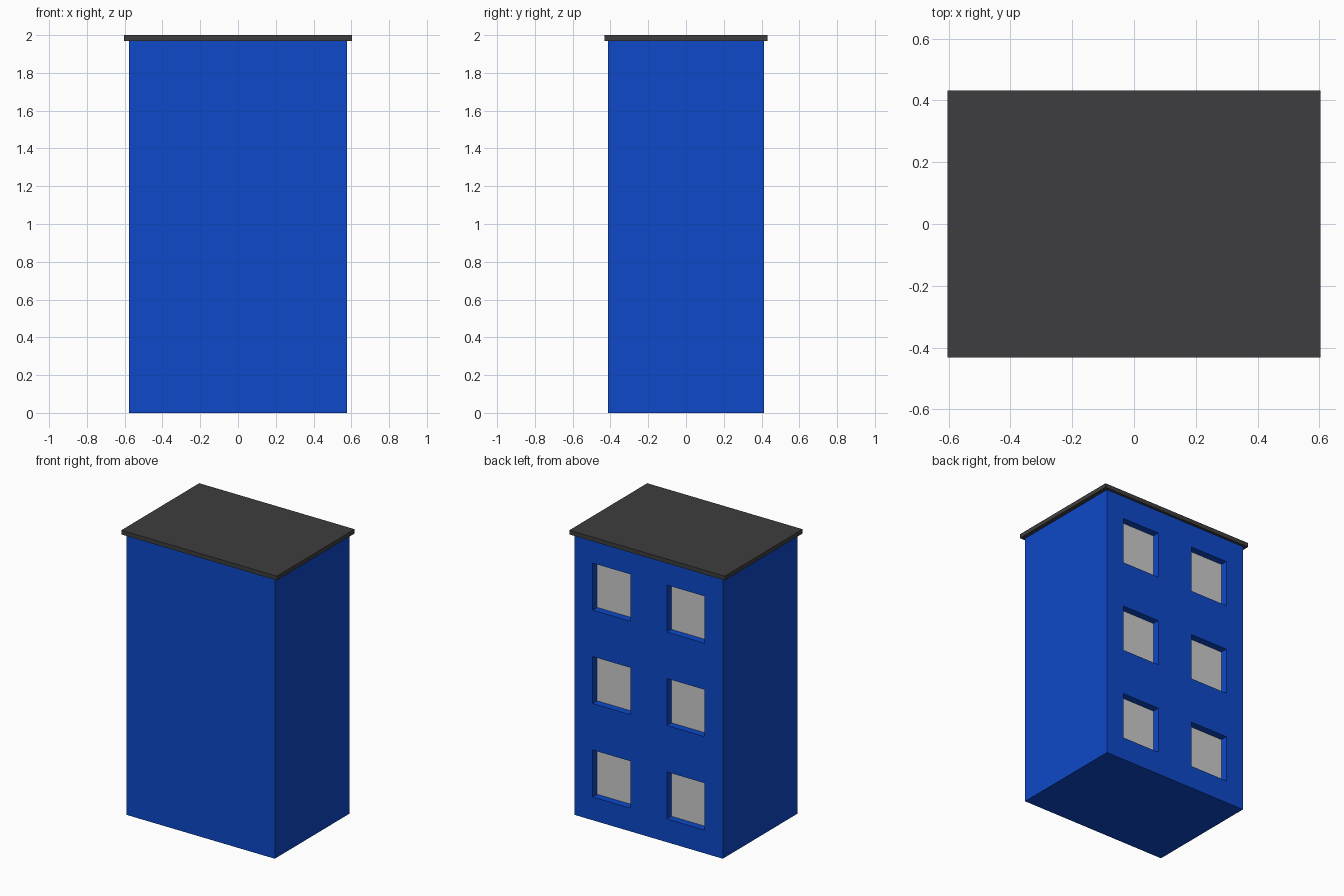
import bpy

if "Cube" in bpy.data.objects:
    bpy.data.objects.remove(bpy.data.objects["Cube"])

W, D, H = 1.152, 0.828, 1.97          # wall block size
ROOF_W, ROOF_D, ROOF_T = 1.208, 0.864, 0.03
FLOORS, WIN_W, WIN_H, WIN_X = 3, 0.295, 0.33, 0.288
RECESS, PANE_T = 0.05, 0.01


def material(name, rgb):
    m = bpy.data.materials.new(name)
    m.diffuse_color = (*rgb, 1)
    m.use_nodes = True
    m.node_tree.nodes["Principled BSDF"].inputs["Base Color"].default_value = m.diffuse_color
    return m


def box(name, size, centre, mat=None):
    bpy.ops.mesh.primitive_cube_add(size=1, location=centre)
    ob = bpy.context.object
    ob.name = name
    ob.scale = size
    bpy.ops.object.transform_apply(location=False, rotation=False, scale=True)
    if mat:
        ob.data.materials.append(mat)
    return ob


blue = material("blue_wall", (0.004, 0.065, 0.58))
dark = material("dark_roof", (0.048, 0.048, 0.050))

# Wall block and overhanging flat roof
walls = box("walls", (W, D, H), (0, 0, H / 2), blue)
box("roof", (ROOF_W, ROOF_D, ROOF_T), (0, 0, H + ROOF_T / 2), dark)

# Two recessed windows per floor on the back wall
cutters = []
for floor in range(FLOORS):
    z = H / FLOORS * (floor + 0.5)
    for side in (-1, 1):
        x = side * WIN_X
        depth = RECESS + PANE_T
        cutters.append(box("window_cutter", (WIN_W, depth * 2, WIN_H), (x, D / 2, z), blue))
        box("window_pane", (WIN_W, PANE_T, WIN_H),
            (x, D / 2 - RECESS - PANE_T / 2, z))

# Join the cutters and carve the openings
bpy.ops.object.select_all(action='DESELECT')
for c in cutters:
    c.select_set(True)
bpy.context.view_layer.objects.active = cutters[0]
bpy.ops.object.join()
cutter = cutters[0]

mod = walls.modifiers.new("window_openings", 'BOOLEAN')
mod.operation = 'DIFFERENCE'
mod.solver = 'EXACT'
mod.object = cutter
bpy.context.view_layer.objects.active = walls
bpy.ops.object.modifier_apply(modifier=mod.name)
bpy.data.objects.remove(cutter)
